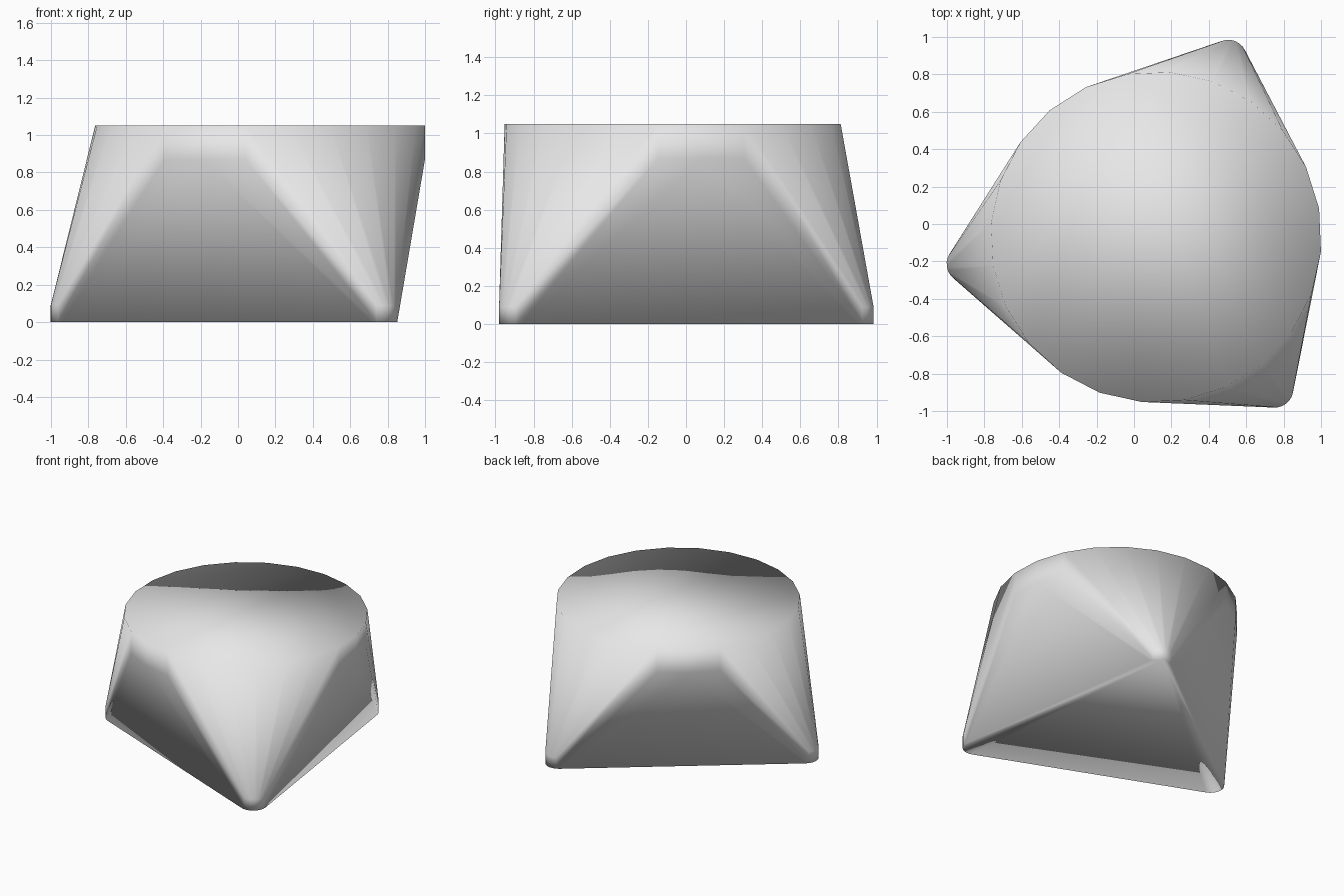
import bpy
import bmesh
from math import cos, sin, radians
from mathutils import Vector

cube = bpy.data.objects.get("Cube")
if cube:
    bpy.data.objects.remove(cube, do_unlink=True)

CENTRE = Vector((0.118, -0.07, 0))
SIDES = 24


def add_disc(bm, centre, radius, bottom, top, phase=0):
    """Add the two rings of points of a short cylinder."""
    for z in (bottom, top):
        for i in range(SIDES):
            a = radians(phase + i * 360 / SIDES)
            bm.verts.new((centre.x + radius * cos(a), centre.y + radius * sin(a), z))


bm = bmesh.new()

# Wide round disc at the top
add_disc(bm, CENTRE, 0.885, 0.87, 1.05, phase=10)

# Three small round feet at the corners of a triangle
for angle in (68, 188, 308):
    a = radians(angle)
    add_disc(bm, CENTRE + 1.03 * Vector((cos(a), sin(a), 0)), 0.1, 0, 0.09, phase=angle)

# Skin stretched around the disc and the feet
hull = bmesh.ops.convex_hull(bm, input=bm.verts[:])
inner = {g for g in hull["geom_interior"] + hull["geom_unused"]
         if isinstance(g, bmesh.types.BMVert)}
bmesh.ops.delete(bm, geom=list(inner), context="VERTS")
bmesh.ops.recalc_face_normals(bm, faces=bm.faces[:])
for face in bm.faces:
    face.smooth = True

mesh = bpy.data.meshes.new("tapered_body")
bm.to_mesh(mesh)
bm.free()
body = bpy.data.objects.new("tapered_body", mesh)
bpy.context.collection.objects.link(body)

# Single plain grey
grey = bpy.data.materials.new("light_grey")
grey.use_nodes = True
colour = (0.8, 0.8, 0.8, 1)
grey.diffuse_color = colour
grey.node_tree.nodes["Principled BSDF"].inputs["Base Color"].default_value = colour
mesh.materials.append(grey)
